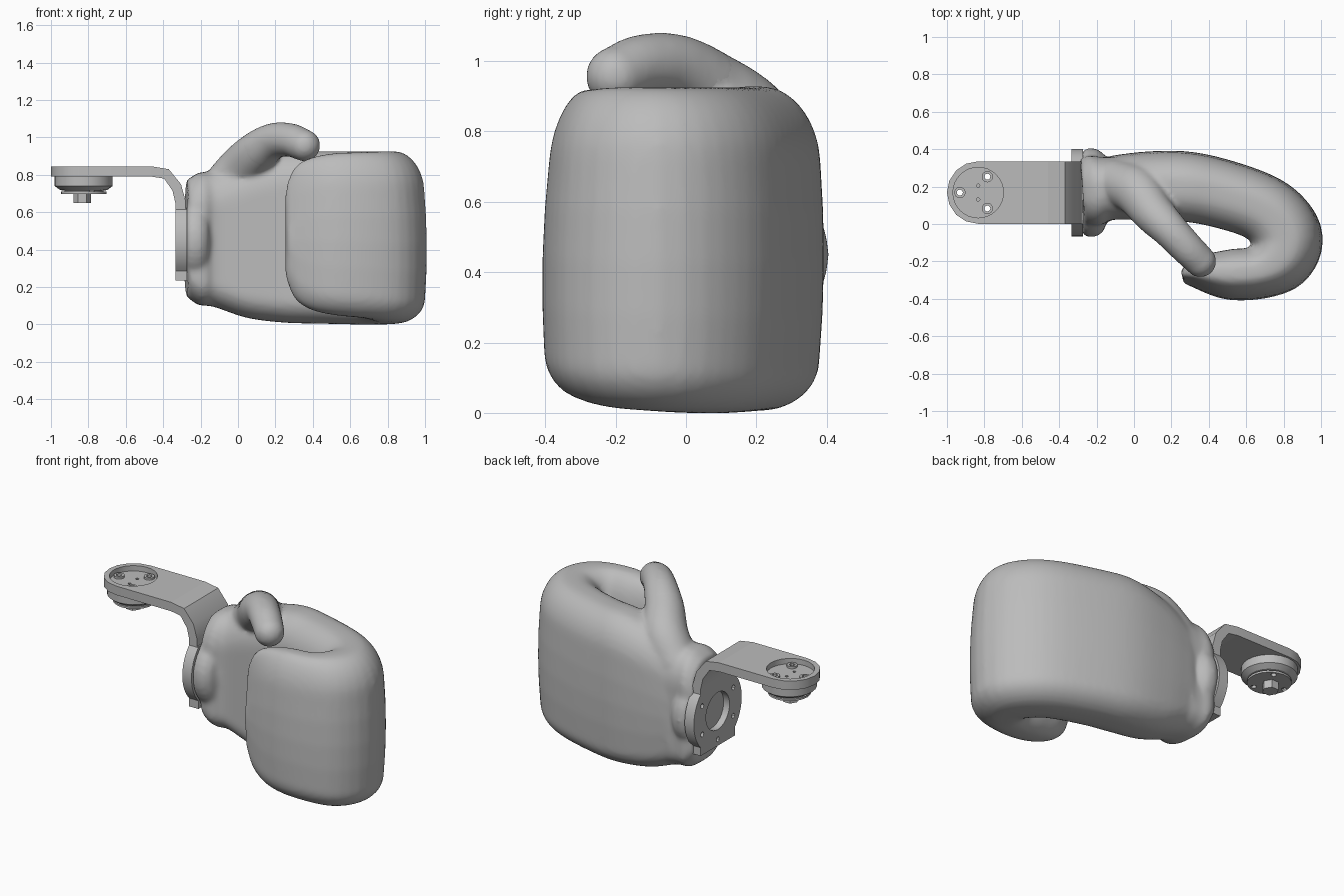
import bpy, bmesh, math
from mathutils import Vector, Matrix

if "Cube" in bpy.data.objects:
    bpy.data.objects.remove(bpy.data.objects["Cube"])

grey = bpy.data.materials.new("plain grey")
grey.diffuse_color = (0.5, 0.5, 0.5, 1)
grey.use_nodes = True
grey.node_tree.nodes["Principled BSDF"].inputs["Base Color"].default_value = grey.diffuse_color


def make(name, bm, angle=30):
    bmesh.ops.recalc_face_normals(bm, faces=bm.faces)
    me = bpy.data.meshes.new(name)
    bm.to_mesh(me)
    bm.free()
    me.materials.append(grey)
    ob = bpy.data.objects.new(name, me)
    bpy.context.collection.objects.link(ob)
    smooth(ob, angle)
    return ob


def smooth(ob, angle):
    bpy.ops.object.select_all(action='DESELECT')
    ob.select_set(True)
    bpy.context.view_layer.objects.active = ob
    bpy.ops.object.shade_smooth_by_angle(angle=math.radians(angle))


def bake(ob, angle):
    dg = bpy.context.evaluated_depsgraph_get()
    me = bpy.data.meshes.new_from_object(ob.evaluated_get(dg))
    ob.modifiers.clear()
    ob.data = me
    if not me.materials:
        me.materials.append(grey)
    smooth(ob, angle)


def fuse(ob, voxel, rounds):
    m = ob.modifiers.new("fuse", 'REMESH')
    m.mode, m.voxel_size = 'VOXEL', voxel
    m = ob.modifiers.new("soften", 'SMOOTH')
    m.factor, m.iterations = .5, rounds
    bake(ob, 60)


def loft(bm, rings):
    vs = [[bm.verts.new(p) for p in r] for r in rings]
    n = len(vs[0])
    for a, b in zip(vs, vs[1:]):
        for i in range(n):
            bm.faces.new((a[i], a[(i + 1) % n], b[(i + 1) % n], b[i]))
    bm.faces.new(vs[0])
    bm.faces.new(vs[-1])


def prism(name, outline, axis, lo, hi):
    """Extrude a 2D outline along an axis (0=x: yz, 1=y: xz, 2=z: xy)."""
    def pt(p, h):
        c = list(p)
        c.insert(axis, h)
        return c
    bm = bmesh.new()
    loft(bm, [[pt(p, h) for p in outline] for h in (lo, hi)])
    return make(name, bm)


def circle(cx, cy, r, n=32, start=0.0):
    return [(cx + r * math.cos(start + math.tau * i / n), cy + r * math.sin(start + math.tau * i / n))
            for i in range(n)]


def cut(targets, cutters):
    for t in targets:
        for c in cutters:
            m = t.modifiers.new("cut", 'BOOLEAN')
            m.operation, m.object, m.solver = 'DIFFERENCE', c, 'EXACT'
        bake(t, 30)
    for c in cutters:
        bpy.data.objects.remove(c)


def spline(rows, steps):
    """Catmull-Rom through rows of numbers."""
    v = [Vector(r) for r in rows]
    v = [2 * v[0] - v[1]] + v + [2 * v[-1] - v[-2]]
    out = []
    for a, b, c, d in zip(v, v[1:], v[2:], v[3:]):
        for s in range(steps):
            t = s / steps
            out.append(0.5 * (2 * b + (c - a) * t + (2 * a - 5 * b + 4 * c - d) * t * t
                              + (3 * b - a - 3 * c + d) * t ** 3))
    return out + [v[-2]]


# Curled mitten: x, y, half thickness, bottom, top
path = spline([
    (-.275, .175, .175, .15, .77), (-.21, .18, .19, .105, .81), (-.13, .19, .168, .095, .82),
    (.05, .2, .18, .035, .88), (.25, .2, .185, .01, .925), (.43, .17, .182, .005, .925),
    (.65, .1, .178, 0, .925), (.765, .02, .182, 0, .925), (.817, -.085, .188, .005, .925),
    (.775, -.19, .174, .015, .925), (.67, -.255, .139, .035, .92), (.52, -.267, .132, .05, .915),
    (.39, -.262, .102, .08, .89), (.305, -.268, .062, .14, .84), (.257, -.278, .03, .25, .74)], 4)
rings = []
for i, (x, y, t, lo, hi) in enumerate(path):
    a, b = path[max(i - 1, 0)], path[min(i + 1, len(path) - 1)]
    tan = Vector((b[0] - a[0], b[1] - a[1])).normalized()
    nx, ny = -tan.y, tan.x
    h, rx = (hi - lo) / 2, .85 * t
    lean = .014 * min(1, max(0, -y / .2))
    ring = []
    for k, (sx, sz) in enumerate(((1, 1), (-1, 1), (-1, -1), (1, -1))):
        rz = min(.2 if sz > 0 else .125, .8 * h)
        for j in range(9):
            ang = math.pi / 2 * (k + j / 8)
            u = sx * (t - rx) + rx * math.cos(ang)
            w = sz * (h - rz) + rz * math.sin(ang)
            # outer wall bulges at mid height, fingers lean in at the top
            q = w / h
            if x > -.1 and u > 0:
                u -= (u / t) * (.016 * q * q + lean * q)
            ring.append((x + nx * u, y + ny * u, lo + h + w))
    # extra mid-height points keep the bulge round
    full = []
    for n, p in enumerate(ring):
        full.append(p)
        if n in (17, 35):
            nxt = Vector(ring[(n + 1) % 36])
            for f in (.25, .5, .75):
                c = Vector(p).lerp(nxt, f)
                if n == 35 and x > -.1:
                    c += Vector((nx, ny, 0)) * .012 * (1 - (2 * f - 1) ** 2)
                full.append(c)
    rings.append(full)
bm = bmesh.new()
loft(bm, rings)

# Thumb: chain of balls x, y, z, radius; the root is fused with the mitten
balls = spline([
    (-.09, .22, .71, .125), (.015, .175, .825, .13), (.1, .065, .92, .113), (.19, -.03, .98, .097),
    (.28, -.125, .986, .09), (.355, -.2, .957, .085)], 7)


def add_balls(bm, rows):
    for x, y, z, r in rows:
        bmesh.ops.create_icosphere(bm, subdivisions=3, radius=r, matrix=Matrix.Translation((x, y, z)))


add_balls(bm, balls[:20])

# Round wrist swelling behind the flange
loft(bm, [[(x, p, q) for p, q in circle(.168, .45, r)]
          for x, r in ((-.275, .222), (-.25, .238), (-.2, .236), (-.165, .21), (-.14, .15))])
fuse(make("mitten_hand", bm), .015, 6)

# Free end of the thumb, resting on the finger tips without blending
bm = bmesh.new()
add_balls(bm, balls[15:])
fuse(make("thumb", bm), .012, 6)

# Bracket arm: rounded plate, bend and wrist flange
CX, CY, R = -.833, .168, .167
end = [(CX + R * math.cos(a), CY + R * math.sin(a))
       for a in (math.pi / 2 + math.pi * i / 8 for i in range(9))]
plate = prism("arm_plate", end + [(-.46, CY - R), (-.46, CY + R)], 2, .79, .845)
prism("arm_bend", [(-.46, .845), (-.37, .83), (-.305, .75), (-.28, .66), (-.28, .6),
                   (-.335, .6), (-.335, .65), (-.35, .715), (-.395, .78), (-.46, .79)], 1, CY - R, CY + R)
FZ, FR = .45, .234
a0 = math.acos(R / FR)
arc = [-a0 + 2 * a0 * i / 12 for i in range(13)]
side = [(CY + FR * math.cos(a), FZ + FR * math.sin(a)) for a in arc]
outline = [(CY + R, .235)] + side + [(CY + R, .62), (CY - R, .62)]
outline += [(2 * CY - p, q) for p, q in reversed(side)] + [(CY - R, .235)]
flange = prism("wrist_flange", outline, 0, -.335, -.272)

# Flange bore and its ring of six screw holes
holes = [prism("cutter", circle(CY, FZ, .115), 0, -.4, -.295)]
for p, q in circle(CY, FZ, .175, 6, math.pi / 6):
    holes.append(prism("cutter", circle(p, q, .015, 12), 0, -.4, -.3))
cut([flange], holes)

# Motor under the arm
bm = bmesh.new()
loft(bm, [[(x, y, z) for x, y in circle(CX + .008, CY, r, 24)]
          for r, z in ((.155, .795), (.155, .74), (.125, .718), (.105, .716), (.105, .71),
                       (.122, .71), (.122, .698))])
motor = make("motor_housing", bm)
prism("motor_shaft", circle(CX, CY, .047, 6), 2, .65, .70)

# Round pocket in the plate, three screw bosses and through holes
cut([plate], [prism("cutter", circle(CX, CY, .135), 2, .812, .9)])
spots = circle(CX, CY, .098, 3, math.pi)
bosses = [prism("screw_boss", circle(x, y, .03, 20), 2, .8, .825) for x, y in spots]
through = [prism("cutter", circle(x, y, .016, 12), 2, .6, .9) for x, y in spots]
through += [prism("cutter", circle(CX, CY + s * .037, .009, 10), 2, .8, .9) for s in (-1, 1)]
cut([plate, motor] + bosses, through)
